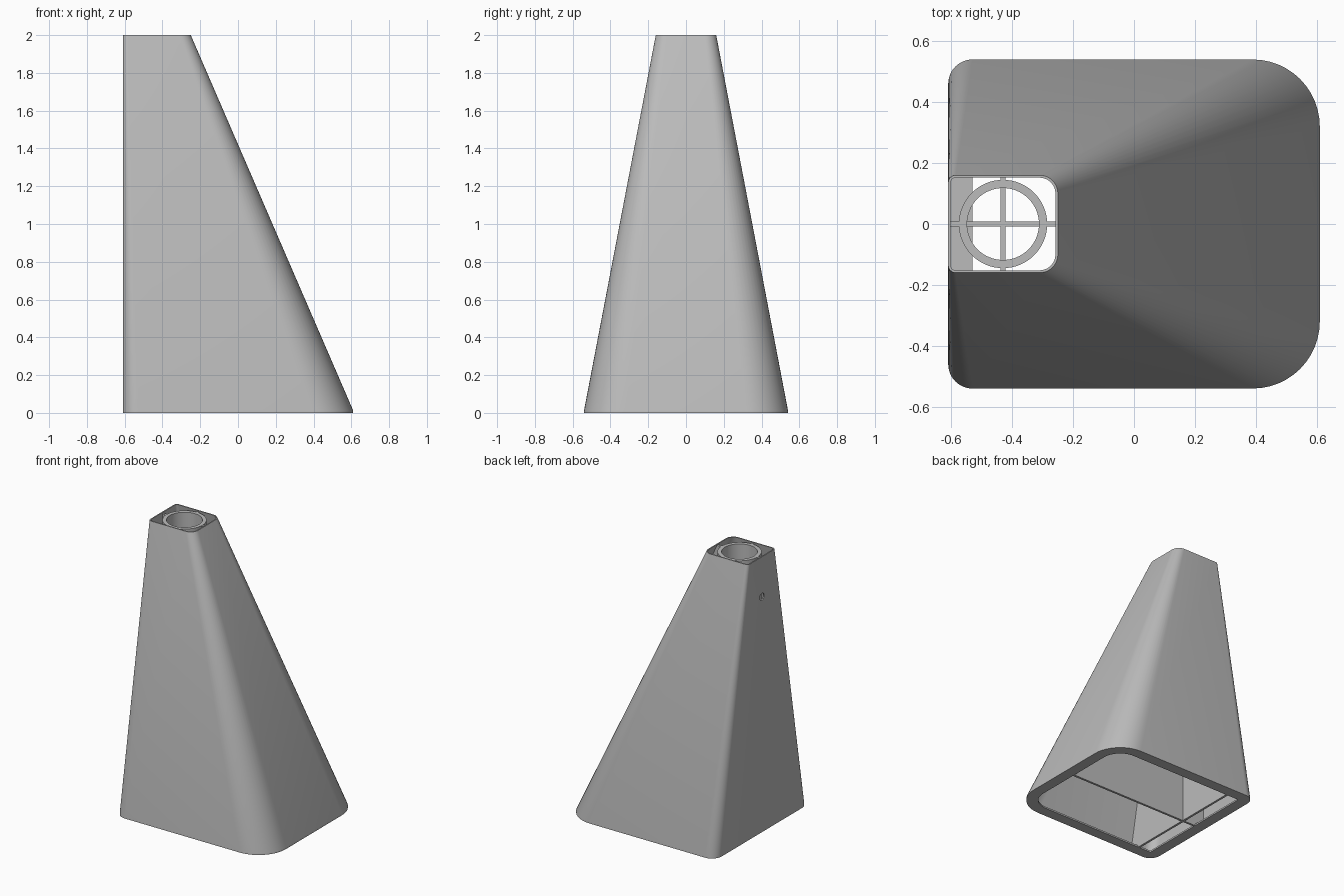
import bpy, bmesh, math

cube = bpy.data.objects.get("Cube")
if cube:
    bpy.data.objects.remove(cube, do_unlink=True)

grey = bpy.data.materials.new("plain_grey")
grey.use_nodes = True
color = (0.5, 0.5, 0.5, 1)
grey.diffuse_color = color
grey.node_tree.nodes["Principled BSDF"].inputs["Base Color"].default_value = color

BACK = -0.61        # upright wall
AXIS = -0.43        # socket centre
WALL = 0.008
LIP = 0.012
SOCKET_BOTTOM = 1.5
TOP = 1.99


def finish(name, bm):
    bmesh.ops.recalc_face_normals(bm, faces=bm.faces)
    mesh = bpy.data.meshes.new(name)
    bm.to_mesh(mesh)
    bm.free()
    mesh.materials.append(grey)
    obj = bpy.data.objects.new(name, mesh)
    bpy.context.collection.objects.link(obj)
    return obj


def section(x1, half, small, large, z, inset=0.0, steps=12):
    """Rounded rectangle with small corners at -x and large ones at +x."""
    x0, x1, half = BACK + inset, x1 - inset, half - inset
    small, large = max(small - inset, 0.012), max(large - inset, 0.012)
    corners = [(x1 - large, half - large, large, 0),
               (x0 + small, half - small, small, 90),
               (x0 + small, small - half, small, 180),
               (x1 - large, large - half, large, 270)]
    points = []
    for cx, cy, r, start in corners:
        for i in range(steps + 1):
            a = math.radians(start + 90 * i / steps)
            points.append((cx + r * math.cos(a), cy + r * math.sin(a), z))
    return points


def closed_loft(name, loops):
    """Skin the loops in order and join the last to the first."""
    bm = bmesh.new()
    rings = [[bm.verts.new(p) for p in loop] for loop in loops]
    for a, b in zip(rings, rings[1:] + rings[:1]):
        for i in range(len(a)):
            j = (i + 1) % len(a)
            bm.faces.new((a[i], a[j], b[j], b[i]))
    return finish(name, bm)


def plate(name, outline, place, thickness=0.016):
    """Extrude an upright outline; place maps (along, across, z) to a point."""
    bm = bmesh.new()
    sides = [[bm.verts.new(place(u, s * thickness / 2, z)) for u, z in outline]
             for s in (-1, 1)]
    bm.faces.new(sides[0])
    bm.faces.new(sides[1][::-1])
    for i in range(len(outline)):
        j = (i + 1) % len(outline)
        bm.faces.new((sides[0][i], sides[0][j], sides[1][j], sides[1][i]))
    return finish(name, bm)


def circle(r, z, n=64):
    return [(AXIS + r * math.cos(math.tau * i / n),
             r * math.sin(math.tau * i / n), z) for i in range(n)]


# Tapered hollow shell with an inward lip at the foot
base = (0.61, 0.54, 0.08, 0.22)
crown = (-0.25, 0.16, 0.025, 0.06)
shell = closed_loft("tapered_shell", [
    section(*base, 0), section(*base, LIP), section(*crown, 2),
    section(*crown, 2, WALL), section(*base, LIP, WALL),
    section(*base, LIP, 0.08), section(*base, 0, 0.08)])

# Round socket at the top
socket = closed_loft("socket_tube", [
    circle(0.145, SOCKET_BOTTOM), circle(0.145, TOP),
    circle(0.118, TOP), circle(0.118, SOCKET_BOTTOM)])


# Crossed stiffening plates, notched to hold the socket
def rib_outline(low, low_lip, high, low_top, high_lip, high_top, centre):
    return [(low_lip, 0), (high_lip, 0), (high_lip, LIP), (high, LIP),
            (high_top, TOP), (centre + 0.13, TOP),
            (centre + 0.13, SOCKET_BOTTOM), (centre - 0.13, SOCKET_BOTTOM),
            (centre - 0.13, TOP), (low_top, TOP), (low, LIP), (low_lip, LIP)]


long_rib = plate("long_rib",
                 rib_outline(-0.605, -0.53, 0.6, -0.605, 0.53, -0.253, AXIS),
                 lambda u, t, z: (u, t, z))
cross_rib = plate("cross_rib",
                  rib_outline(-0.534, -0.46, 0.534, -0.156, 0.46, 0.156, 0),
                  lambda u, t, z: (AXIS + t, u, z))

# Screw hole through the upright wall into the socket
bpy.ops.mesh.primitive_cylinder_add(vertices=24, radius=0.025, depth=0.2,
                                    location=(BACK, 0, 1.71),
                                    rotation=(0, math.pi / 2, 0))
cutter = bpy.context.object
cutter.name = "screw_hole_cutter"
cutter.hide_render = True
for obj in (shell, socket, long_rib):
    cut = obj.modifiers.new("screw_hole", 'BOOLEAN')
    cut.operation = 'DIFFERENCE'
    cut.solver = 'EXACT'
    cut.object = cutter
    bpy.context.view_layer.objects.active = obj
    bpy.ops.object.modifier_apply(modifier=cut.name)
bpy.data.objects.remove(cutter, do_unlink=True)

# Smooth the rounded surfaces, keep the edges crisp
bpy.ops.object.select_all(action='DESELECT')
for obj in (shell, socket, long_rib, cross_rib):
    obj.select_set(True)
bpy.context.view_layer.objects.active = shell
bpy.ops.object.shade_smooth_by_angle(angle=math.radians(30))
